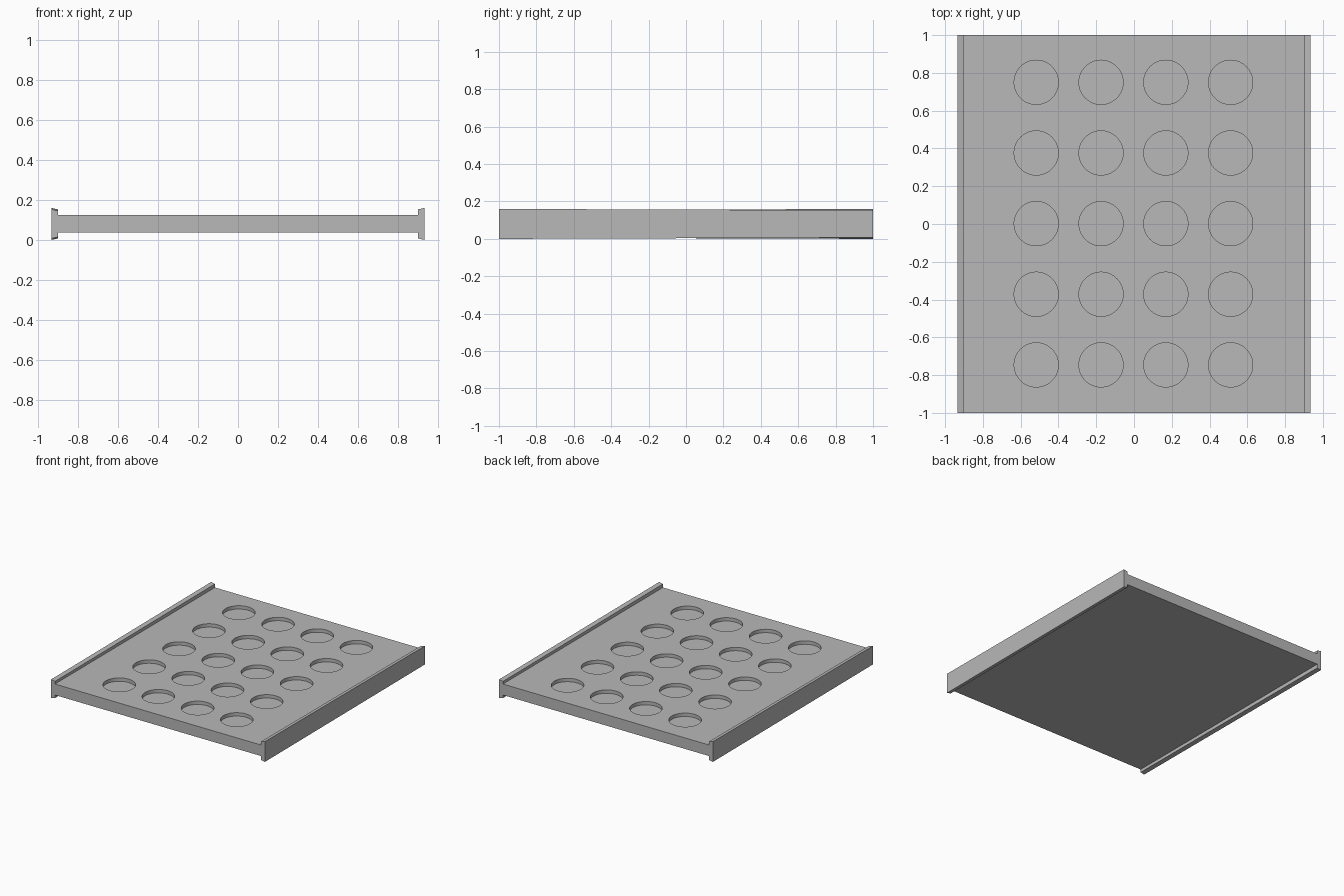
import bpy, bmesh, math
from mathutils import Matrix

if "Cube" in bpy.data.objects:
    bpy.data.objects.remove(bpy.data.objects["Cube"], do_unlink=True)

grey = bpy.data.materials.new("plain grey")
grey.use_nodes = True
colour = (0.48, 0.48, 0.48, 1)
grey.diffuse_color = colour
grey.node_tree.nodes["Principled BSDF"].inputs["Base Color"].default_value = colour


def finish(name, bm):
    bmesh.ops.recalc_face_normals(bm, faces=bm.faces[:])
    mesh = bpy.data.meshes.new(name)
    bm.to_mesh(mesh)
    bm.free()
    mesh.materials.append(grey)
    obj = bpy.data.objects.new(name, mesh)
    bpy.context.collection.objects.link(obj)
    return obj


def box(bm, size, centre):
    bmesh.ops.create_cube(bm, size=1, matrix=Matrix.Translation(centre) @ Matrix.Diagonal((*size, 1)))


# Flat tray between the rails
bm = bmesh.new()
box(bm, (1.81, 2, 0.087), (0, 0, 0.0815))
tray = finish("tray", bm)

# Grid of shallow round pockets
bm = bmesh.new()
for col in range(4):
    for row in range(5):
        x, y = (col - 1.5) * 0.343 - 0.003, (row - 2) * 0.374 + 0.002
        bmesh.ops.create_cone(bm, cap_ends=True, segments=64, radius1=0.117, radius2=0.117,
                              depth=0.1, matrix=Matrix.Translation((x, y, 0.148)))
cutter = finish("pocket_cutter", bm)
cutter.hide_render = True
cutter.hide_set(True)
cut = tray.modifiers.new("pockets", "BOOLEAN")
cut.operation = "DIFFERENCE"
cut.solver = "EXACT"
cut.object = cutter

# Apply the cut, then smooth the pocket walls
bpy.context.view_layer.objects.active = tray
tray.select_set(True)
bpy.ops.object.modifier_apply(modifier=cut.name)
bpy.data.objects.remove(cutter, do_unlink=True)
bpy.ops.object.shade_smooth_by_angle(angle=math.radians(30))

# Side rails: thinner in height towards the inner edge and one end
for name, side in (("left_rail", 1), ("right_rail", -1)):
    bm = bmesh.new()
    box(bm, (0.033, 2, 0.16), (0.9185, 0, 0.08))
    for v in bm.verts:
        drop = (0.007 if v.co.x < 0.91 else 0) + (0.007 if v.co.y > 0 else 0)
        v.co.z += drop if v.co.z < 0.08 else -drop
    if side < 0:
        bmesh.ops.rotate(bm, verts=bm.verts[:], matrix=Matrix.Rotation(math.pi, 3, "Z"))
    finish(name, bm)
